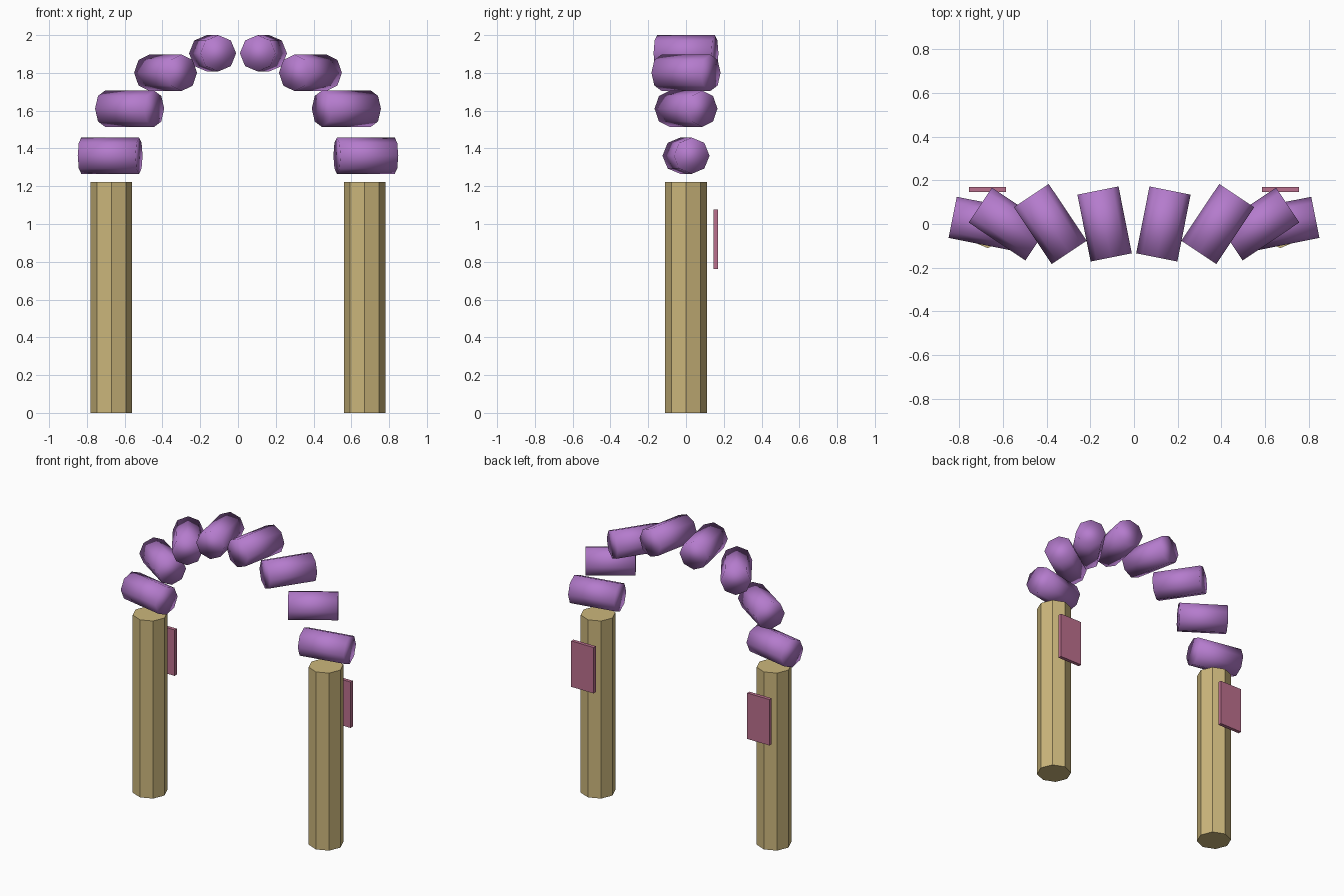
import bpy
from math import sin, cos, pi

if "Cube" in bpy.data.objects:
    bpy.data.objects.remove(bpy.data.objects["Cube"])


def material(name, rgb):
    m = bpy.data.materials.new(name)
    m.diffuse_color = (*rgb, 1)
    m.use_nodes = True
    m.node_tree.nodes["Principled BSDF"].inputs["Base Color"].default_value = m.diffuse_color
    return m


WOOD = material("tan", (0.60, 0.47, 0.20))
PURPLE = material("purple", (0.46, 0.20, 0.61))
PINK = material("pink", (0.50, 0.16, 0.27))


def prism(name, radius, depth, loc, mat, rot=(0, 0, 0), smooth=False):
    # eight-sided prism with corners on its local axes
    bpy.ops.mesh.primitive_cylinder_add(vertices=8, radius=radius, depth=depth,
                                        location=loc, rotation=rot)
    ob = bpy.context.object
    ob.name = name
    ob.data.materials.append(mat)
    if smooth:
        bpy.ops.object.shade_smooth()
    return ob


for side, label in ((-1, "left"), (1, "right")):
    # post
    prism(label + "_post", 0.11, 1.222, (side * 0.67, 0, 0.611), WOOD)
    # thin panel standing just behind the post
    bpy.ops.mesh.primitive_cube_add(size=1, location=(side * 0.67, 0.158, 0.919))
    panel = bpy.context.object
    panel.name = label + "_panel"
    panel.scale = (0.17, 0.024, 0.316)
    panel.data.materials.append(PINK)

# arch of short horizontal rollers, each turned about z by its arch angle
COUNT, ARCH_R, SPRING_Z = 8, 0.69, 1.227
for i in range(COUNT):
    a = pi * (i + 0.5) / COUNT
    prism(f"arch_segment_{i + 1}", 0.096, 0.312,
          (ARCH_R * cos(a), 0, SPRING_Z + ARCH_R * sin(a)),
          PURPLE, rot=(0, pi / 2, a), smooth=True)
